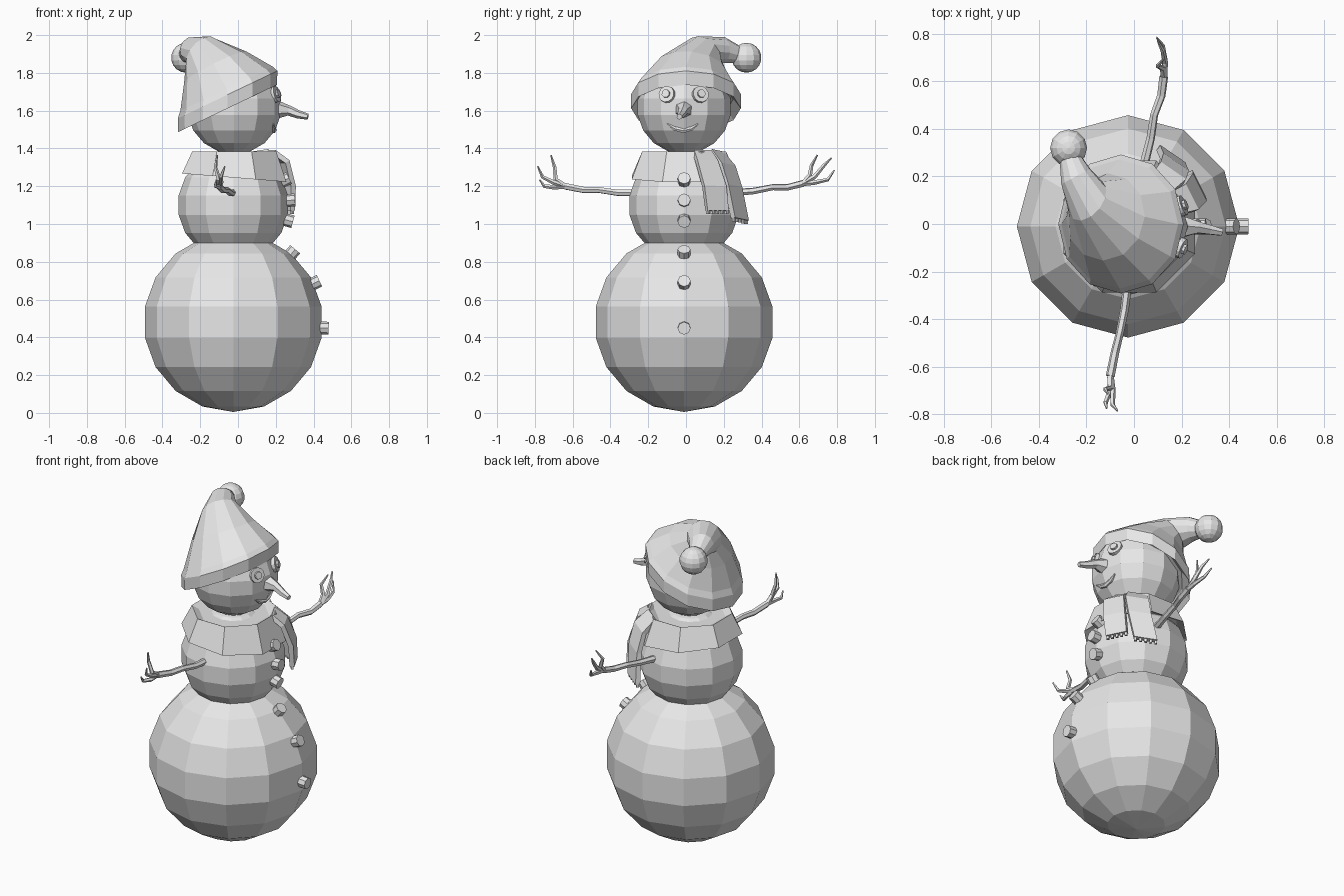
import bpy, bmesh, math
from mathutils import Vector, Quaternion

cube = bpy.data.objects.get("Cube")
if cube:
    bpy.data.objects.remove(cube, do_unlink=True)

# One plain colour for everything
grey = bpy.data.materials.new("light_grey")
grey.use_nodes = True
grey.diffuse_color = (0.8, 0.8, 0.8, 1)
bsdf = next(n for n in grey.node_tree.nodes if n.type == 'BSDF_PRINCIPLED')
bsdf.inputs["Base Color"].default_value = grey.diffuse_color


def finish(name, bm):
    bmesh.ops.recalc_face_normals(bm, faces=bm.faces[:])
    mesh = bpy.data.meshes.new(name)
    bm.to_mesh(mesh)
    bm.free()
    mesh.materials.append(grey)
    obj = bpy.data.objects.new(name, mesh)
    bpy.context.collection.objects.link(obj)
    return obj


def ball(name, center, radius, segments=12, rings=9):
    bm = bmesh.new()
    bmesh.ops.create_uvsphere(bm, u_segments=segments, v_segments=rings, radius=radius)
    bmesh.ops.translate(bm, verts=bm.verts[:], vec=center)
    return finish(name, bm)


def loft(name, points, radii, sides=6, normals=None, phase=0.0):
    """Skin rings of the given radii along points, turned along the path or by normals."""
    pts = [Vector(p) for p in points]
    last = len(pts) - 1
    if normals is None:
        normals = [pts[min(i + 1, last)] - pts[max(i - 1, 0)] for i in range(last + 1)]
    bm, rings = bmesh.new(), []
    turn, prev = Quaternion(), Vector((0, 0, 1))
    for p, r, n in zip(pts, radii, normals):
        n = Vector(n).normalized()
        turn = prev.rotation_difference(n) @ turn
        prev = n
        angles = [math.tau * k / sides + phase for k in range(sides)]
        rings.append([bm.verts.new(p + turn @ Vector((r * math.cos(a), r * math.sin(a), 0)))
                      for a in angles])
    for a, b in zip(rings, rings[1:]):
        for k in range(sides):
            j = (k + 1) % sides
            bm.faces.new((a[k], a[j], b[j], b[k]))
    bm.faces.new(rings[0][::-1])
    bm.faces.new(rings[-1])
    return finish(name, bm)


def disc(name, center, axis, radius, depth, sides=8):
    half = Vector(axis).normalized() * depth / 2
    c = Vector(center)
    return loft(name, [c - half, c + half], [radius, radius], sides)


# Three snowballs
belly_c, chest_c, head_c = Vector((-.025, -.01, .48)), Vector((-.025, -.01, 1.1)), Vector((-.02, -.01, 1.62))
ball("lower_snowball", belly_c, .475)
ball("middle_snowball", chest_c, .294)
ball("head", head_c, .25)

# Buttons pointing outwards from each ball
for center, radius, heights in ((belly_c, .472, (.45, .685, .84)), (chest_c, .297, (1.02, 1.125, 1.23))):
    for z in heights:
        dz = z - center.z
        out = Vector((math.sqrt(radius ** 2 - dz ** 2), 0, dz))
        disc("button", center + out * 1.02, out, .034, .05)


def on_head(y, z, lift=0.0):
    d = Vector((0, y, z)) - Vector((0, head_c.y, head_c.z))
    d.x = math.sqrt(.243 ** 2 - d.y ** 2 - d.z ** 2)
    return head_c + d * (1 + lift), d


# Eyes: rim, eyeball and pupil
for y in (-.1, .075):
    spot, out = on_head(y, 1.685)
    disc("eye_rim", spot, out, .044, .025, 12)
    disc("eye_pupil", spot + out * .05, out, .022, .025, 8)

# Nose and mouth
loft("nose", [(.18, -.015, 1.605), (.22, -.012, 1.605), (.27, -.015, 1.6), (.32, -.025, 1.58), (.37, -.035, 1.568)],
     [.055, .045, .027, .022, .016], 6)
lips = [on_head(y, z)[0] for y, z in ((-.1, 1.53), (-.06, 1.505), (-.015, 1.495), (.03, 1.505), (.065, 1.53))]
loft("mouth", lips, [.004, .012, .015, .012, .004], 6)

# Drooping hat: folded brim, then a cone that bends over to the back
tilt = (-.43, 0, .9)
loft("hat",
     [(-.05, 0, 1.66), (-.055, 0, 1.612), (-.055, 0, 1.685), (-.06, 0, 1.715),
      (-.12, .03, 1.83), (-.195, .1, 1.915), (-.245, .2, 1.92), (-.27, .28, 1.895)],
     [.25, .29, .292, .272, .185, .1, .07, .045], 12,
     [tilt, tilt, tilt, tilt, (-.45, .12, .9), (-.6, .5, .6), (-.45, .85, .0), (-.3, .85, -.25)])
ball("hat_pompom", (-.275, .32, 1.88), .079, 12, 9)

# Scarf collar
up = (.08, 0, 1)
loft("scarf_collar",
     [(-.025, -.01, 1.27), (-.02, -.01, 1.245), (-.02, -.01, 1.385), (-.02, -.01, 1.365)],
     [.25, .3, .24, .2], 8, [up, up, (0, 0, 1), (0, 0, 1)], math.pi / 8)


def scarf_tail(name, centers, widths, across):
    """Hanging strip with a row of tassels along its lower edge."""
    across = Vector(across).normalized()
    bm, rows = bmesh.new(), []
    for c, w in zip(centers, widths):
        rows.append([bm.verts.new(Vector(c) + across * w * s) for s in (-.5, .5)])
    for a, b in zip(rows, rows[1:]):
        bm.faces.new((a[0], a[1], b[1], b[0]))
    strip = finish(name, bm)
    thick = strip.modifiers.new("thickness", 'SOLIDIFY')
    thick.thickness, thick.offset = .028, 0
    end = Vector(centers[-1])
    for k in range(5):
        p = end + across * widths[-1] * (k - 2) * .22
        loft(name + "_tassel", [p + Vector((0, 0, .01)), p - Vector((0, 0, .018))], [.01, .01], 4)


scarf_tail("scarf_tail_front", [(.17, .085, 1.38), (.235, .11, 1.33), (.265, .15, 1.2), (.262, .165, 1.07)],
           [.1, .12, .13, .125], (-.45, .9, 0))
scarf_tail("scarf_tail_side", [(.11, .16, 1.38), (.16, .215, 1.31), (.17, .25, 1.2), (.155, .285, 1.025)],
           [.11, .13, .13, .13], (-.8, .55, -.12))

# Twig arms: a wavy branch with three fingers, each one a tapered tube
arms = {
    "right": ([(-.025, -.24, 1.165), (-.04, -.36, 1.165), (-.06, -.46, 1.18), (-.08, -.54, 1.18), (-.1, -.64, 1.2)],
              [[(-.1, -.69, 1.235), (-.12, -.695, 1.3), (-.11, -.715, 1.365)],
               [(-.09, -.7, 1.22), (-.09, -.76, 1.25), (-.07, -.785, 1.305)],
               [(-.1, -.7, 1.195), (-.12, -.75, 1.2), (-.115, -.775, 1.235)]]),
    "left": ([(.04, .24, 1.165), (.07, .36, 1.175), (.085, .46, 1.195), (.115, .54, 1.195), (.125, .62, 1.215)],
             [[(.12, .655, 1.255), (.1, .665, 1.31), (.125, .695, 1.365)],
              [(.13, .68, 1.25), (.12, .73, 1.31), (.1, .77, 1.35)],
              [(.13, .68, 1.22), (.12, .75, 1.235), (.095, .785, 1.285)]]),
}
for side, (branch, fingers) in arms.items():
    loft(side + "_arm", branch, [.02, .018, .017, .018, .019], 6)
    for finger in fingers:
        loft(side + "_finger", [branch[-1]] + finger, [.015, .013, .01, .004], 5)
